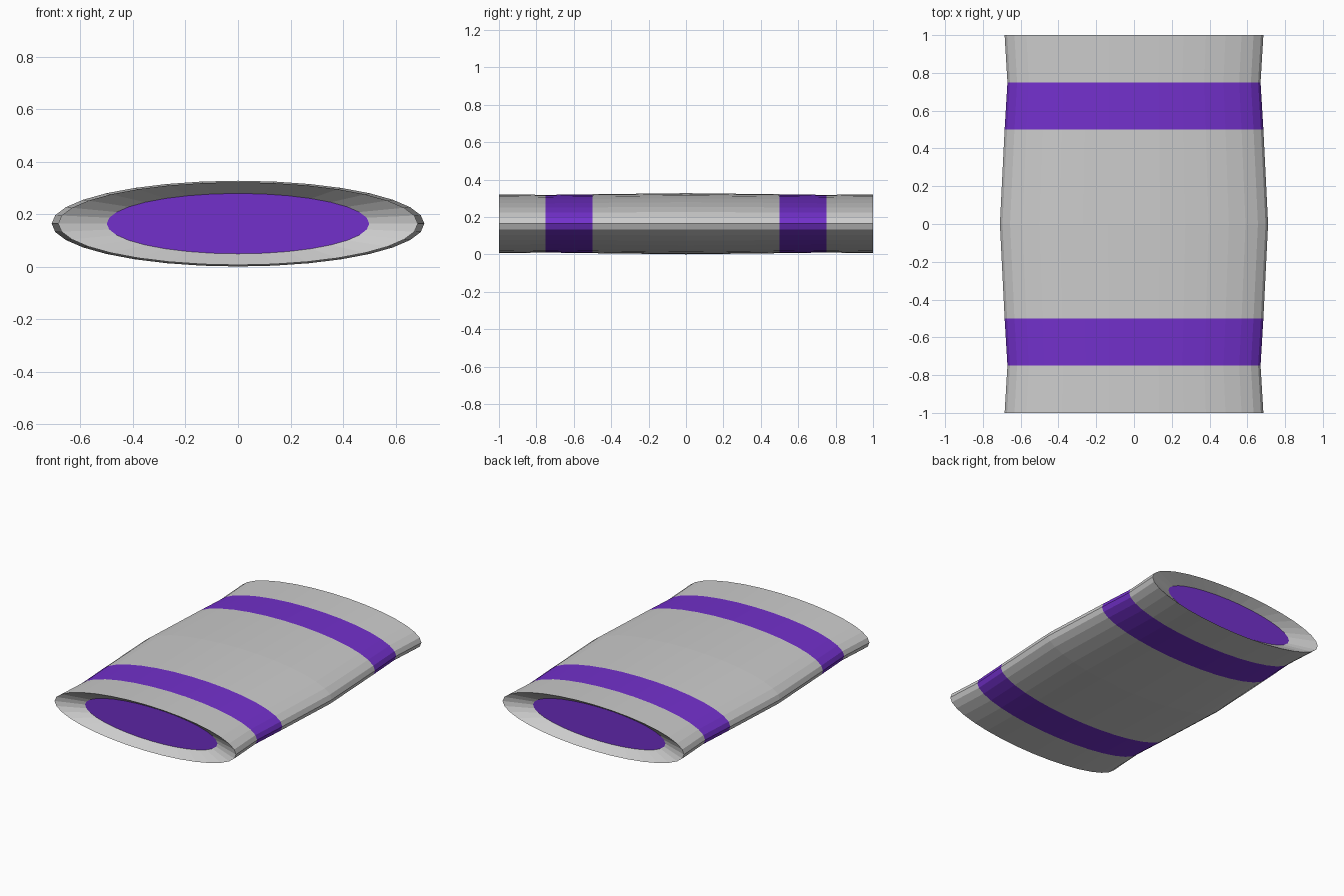
import bpy, bmesh
from math import cos, sin, pi

if "Cube" in bpy.data.objects:
    bpy.data.objects.remove(bpy.data.objects["Cube"])

SIDES = 32
FLATNESS = 0.23      # height of the oval relative to its width
CENTRE_Z = 0.164

purple = bpy.data.materials.new("purple")
purple.diffuse_color = (0.17, 0.03, 0.6, 1)
purple.use_nodes = True
purple.node_tree.nodes["Principled BSDF"].inputs["Base Color"].default_value = purple.diffuse_color


def oval_loft(name, stations, mat=None, cap=False):
    """Skin oval rings given as (y, half width); optionally fill a single ring."""
    bm = bmesh.new()
    rings = []
    for y, r in stations:
        rings.append([bm.verts.new((r * cos(2 * pi * i / SIDES), y,
                                    CENTRE_Z + FLATNESS * r * sin(2 * pi * i / SIDES)))
                      for i in range(SIDES)])
    for a, b in zip(rings, rings[1:]):
        for i in range(SIDES):
            j = (i + 1) % SIDES
            bm.faces.new((a[i], a[j], b[j], b[i]))
    if cap:
        bm.faces.new(rings[0])
    # stations run front to back on the outside, so this winding faces outward
    if not cap:
        bmesh.ops.reverse_faces(bm, faces=bm.faces)
    mesh = bpy.data.meshes.new(name)
    bm.to_mesh(mesh)
    bm.free()
    obj = bpy.data.objects.new(name, mesh)
    bpy.context.collection.objects.link(obj)
    if mat:
        mesh.materials.append(mat)
    # flip normals where the winding points the wrong way
    f = mesh.polygons[0]
    out = f.center.y * f.normal.y if cap else f.normal.x * f.center.x
    if out < 0:
        mesh.flip_normals()
    return obj


# Bulging middle of the barrel
oval_loft("barrel_body", [(-0.5, 0.685), (0, 0.71), (0.5, 0.685)])

for side, label in ((-1, "front"), (1, "back")):
    # Purple band around the barrel
    oval_loft(label + "_band", [(side * 0.5, 0.685), (side * 0.75, 0.67)], purple)
    # Flared rim with its sloping inner lip
    oval_loft(label + "_rim", [(side * 0.75, 0.67), (side, 0.685)])
    lip = oval_loft(label + "_lip", [(side, 0.685), (side * 0.936, 0.5)])
    # lip faces look out of the end of the barrel
    if lip.data.polygons[0].normal.y * side < 0:
        lip.data.flip_normals()
    # Recessed purple lid
    oval_loft(label + "_lid", [(side * 0.936, 0.5)], purple, cap=True)
